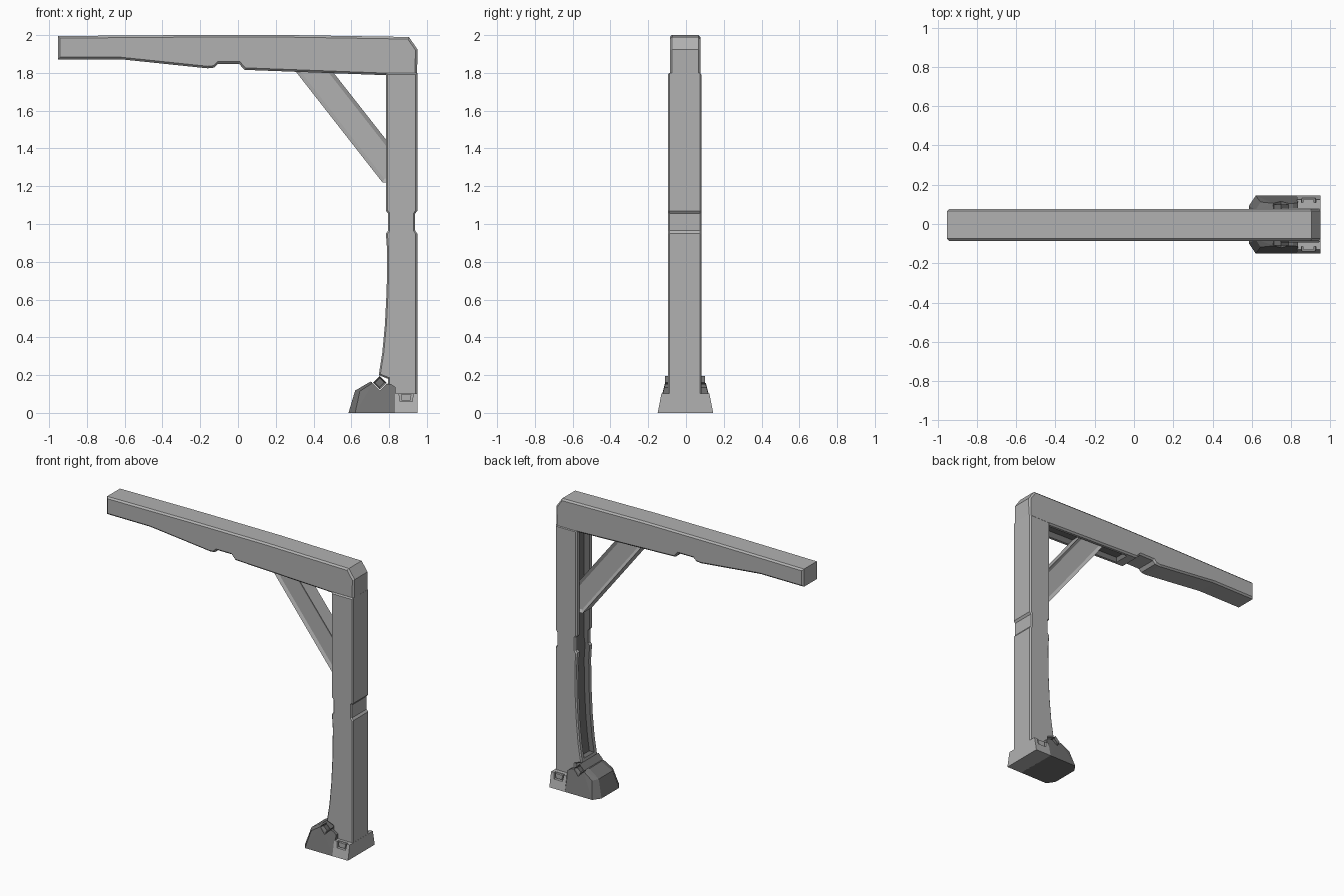
import bpy, bmesh, math
from mathutils import Matrix, Vector

if "Cube" in bpy.data.objects:
    bpy.data.objects.remove(bpy.data.objects["Cube"])

YC = -0.005  # centre plane of the frame


def grey(name, v):
    m = bpy.data.materials.new(name)
    m.diffuse_color = (v, v, v, 1)
    m.use_nodes = True
    m.node_tree.nodes["Principled BSDF"].inputs["Base Color"].default_value = m.diffuse_color
    return m


STEEL, DARK = grey("steel_grey", 0.44), grey("dark_grey", 0.17)


def finish(bm, name, mat):
    bmesh.ops.recalc_face_normals(bm, faces=bm.faces)
    me = bpy.data.meshes.new(name)
    bm.to_mesh(me)
    bm.free()
    me.materials.append(mat)
    ob = bpy.data.objects.new(name, me)
    bpy.context.collection.objects.link(ob)
    return ob


def prism(name, pts, half, chamfer=0.0, inset=None, yc=YC, mat=STEEL):
    """Extrude an x/z profile along y, chamfer the rims or recess the two sides."""
    bm = bmesh.new()
    face = bm.faces.new([bm.verts.new((x, yc - half, z)) for x, z in pts])
    ext = bmesh.ops.extrude_face_region(bm, geom=[face])
    bmesh.ops.translate(bm, vec=(0, 2 * half, 0),
                        verts=[v for v in ext["geom"] if isinstance(v, bmesh.types.BMVert)])
    bmesh.ops.recalc_face_normals(bm, faces=bm.faces)
    caps = [f for f in bm.faces if abs(f.normal.y) > 0.9]
    if inset:
        bmesh.ops.inset_individual(bm, faces=caps, thickness=inset[0], use_even_offset=True)
        for f in caps:
            bmesh.ops.translate(bm, verts=f.verts[:], vec=-f.normal * inset[1])
    if chamfer:
        rim = list({e for f in caps for e in f.edges})
        bmesh.ops.bevel(bm, geom=rim, offset=chamfer, segments=1, affect='EDGES')
    return finish(bm, name, mat)


def hull(name, pts, mat):
    """Convex block from points given for one side, mirrored in y."""
    bm = bmesh.new()
    for x, y, z in pts:
        for s in (-1, 1):
            bm.verts.new((x, s * y - 0.003, z))
    bmesh.ops.convex_hull(bm, input=bm.verts[:])
    bmesh.ops.dissolve_limit(bm, angle_limit=0.02, verts=bm.verts[:], edges=bm.edges[:])
    return finish(bm, name, mat)


def cut(ob, cutter):
    m = ob.modifiers.new("cut", 'BOOLEAN')
    m.operation, m.object, m.solver = 'DIFFERENCE', cutter, 'EXACT'
    m.material_mode = 'TRANSFER'
    bpy.context.view_layer.objects.active = ob
    bpy.ops.object.modifier_apply(modifier=m.name)
    bpy.data.objects.remove(cutter)


def diamond(r):
    return [(0.75 + r, 0.16), (0.75, 0.16 + r), (0.75 - r, 0.16), (0.75, 0.16 - r)]


# horizontal beam with tapered, notched underside and a clipped corner
beam = prism("beam", [
    (-0.953, 1.995), (-0.953, 1.872), (-0.62, 1.872), (-0.16, 1.824), (-0.125, 1.828),
    (-0.105, 1.848), (0.005, 1.848), (0.035, 1.816), (0.78, 1.788), (0.948, 1.770),
    (0.950, 1.925), (0.905, 1.99), (0.28, 2.0), (-0.3, 2.0)], 0.081, 0.011)
cut(beam, prism("beam_groove", [(0.1, 1.7), (0.1, 1.85), (0.77, 1.835), (0.77, 1.7)],
                0.053, mat=DARK))

# column with waist recess and a curved inner edge, grooved like a channel
curve = [(0.783, 0.95), (0.79, 0.85), (0.787, 0.65), (0.778, 0.47), (0.764, 0.32), (0.745, 0.2)]
column = prism("column", [
    (0.949, 0.05), (0.949, 0.95), (0.938, 0.965), (0.938, 1.055), (0.949, 1.07),
    (0.949, 1.80), (0.783, 1.80), (0.783, 1.07), (0.795, 1.055), (0.795, 0.965)]
    + curve + [(0.795, 0.18), (0.795, 0.05)], 0.088, 0.008, yc=-0.007)
cut(column, prism("column_groove", [(0.6, 0.22), (0.6, 1.785), (0.825, 1.785), (0.825, 1.0)]
                  + [(x + 0.035, z) for x, z in curve[:-1]] + [(0.785, 0.22)], 0.055, mat=DARK))

# diagonal brace with recessed sides
prism("brace", [(0.28, 1.84), (0.475, 1.84), (0.785, 1.445), (0.82, 1.40),
                (0.82, 1.22), (0.765, 1.22)], 0.05, inset=(0.02, 0.012))

# faceted dark toe of the foot, notched for the cross bar
toe = hull("foot_toe", [
    (0.585, 0.095, 0), (0.62, 0.147, 0), (0.835, 0.147, 0),
    (0.62, 0.075, 0.118), (0.645, 0.115, 0.115), (0.70, 0.065, 0.165),
    (0.715, 0.108, 0.16), (0.81, 0.108, 0.152), (0.835, 0.112, 0.135)], DARK)
cut(toe, prism("toe_notch", diamond(0.042), 0.3, mat=DARK))

# heel block of the foot with a pocket and a latch lug on each side
heel = hull("foot_heel", [(0.83, 0.147, 0), (0.95, 0.147, 0),
                          (0.83, 0.127, 0.102), (0.95, 0.127, 0.102)], STEEL)
for side, nm in ((-1, "front"), (1, "back")):
    cut(heel, prism("pocket_" + nm, [(0.85, 0.13), (0.857, 0.06), (0.923, 0.06), (0.93, 0.13)],
                    0.025, yc=side * 0.137 - 0.003, mat=STEEL))
    prism("heel_latch_" + nm, [(0.862, 0.098), (0.867, 0.066), (0.913, 0.066), (0.918, 0.098)],
          0.012, yc=side * 0.115 - 0.003)

# diamond cross bar with hollow ends
prism("cross_bar", diamond(0.036), 0.105, inset=(0.008, 0.015), mat=DARK)
